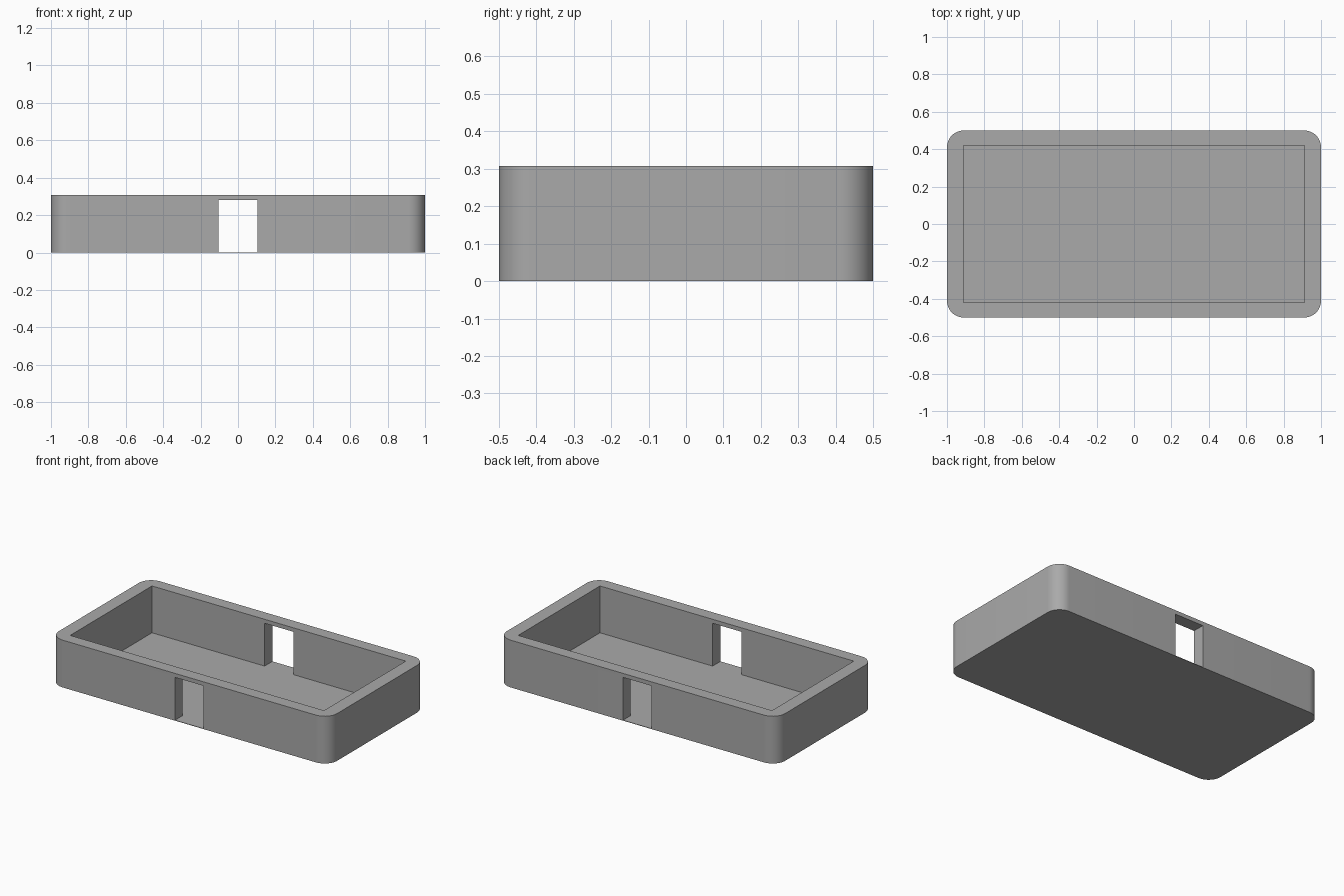
import bpy
import bmesh
import math

if "Cube" in bpy.data.objects:
    bpy.data.objects.remove(bpy.data.objects["Cube"])

HEIGHT = 0.307
FLOOR = 0.003

grey = bpy.data.materials.new("plain grey")
grey.use_nodes = True
colour = (0.4, 0.4, 0.4, 1)
grey.diffuse_color = colour
grey.node_tree.nodes["Principled BSDF"].inputs["Base Color"].default_value = colour


def box(name, width, depth, bottom, top, radius=0):
    """Box centred in x and y, with optional rounded upright edges."""
    bm = bmesh.new()
    bmesh.ops.create_cube(bm, size=1)
    for v in bm.verts:
        v.co = (v.co.x * width, v.co.y * depth, top if v.co.z > 0 else bottom)
    if radius:
        upright = [e for e in bm.edges
                   if abs(e.verts[0].co.z - e.verts[1].co.z) > 0.01]
        bmesh.ops.bevel(bm, geom=upright, offset=radius, segments=12,
                        profile=0.5, affect='EDGES')
    mesh = bpy.data.meshes.new(name)
    bm.to_mesh(mesh)
    bm.free()
    mesh.materials.append(grey)
    obj = bpy.data.objects.new(name, mesh)
    bpy.context.collection.objects.link(obj)
    return obj


# Rounded tray body
tray = box("tray", 2, 1, 0, HEIGHT, radius=0.09)

# Square-cornered cavity, and a slot through the front and back walls
cutters = [box("cavity_cutter", 1.824, 0.84, FLOOR, HEIGHT + 0.2),
           box("slot_cutter", 0.206, 1.4, FLOOR, 0.281)]

bpy.ops.object.select_all(action='DESELECT')
tray.select_set(True)
bpy.context.view_layer.objects.active = tray
for cutter in cutters:
    cutter.hide_render = True
    cut = tray.modifiers.new(cutter.name, 'BOOLEAN')
    cut.operation = 'DIFFERENCE'
    cut.solver = 'EXACT'
    cut.object = cutter
    bpy.ops.object.modifier_apply(modifier=cut.name)
    bpy.data.objects.remove(cutter)

# Smooth corners with crisp rims
bpy.ops.object.shade_smooth_by_angle(angle=math.radians(30))
